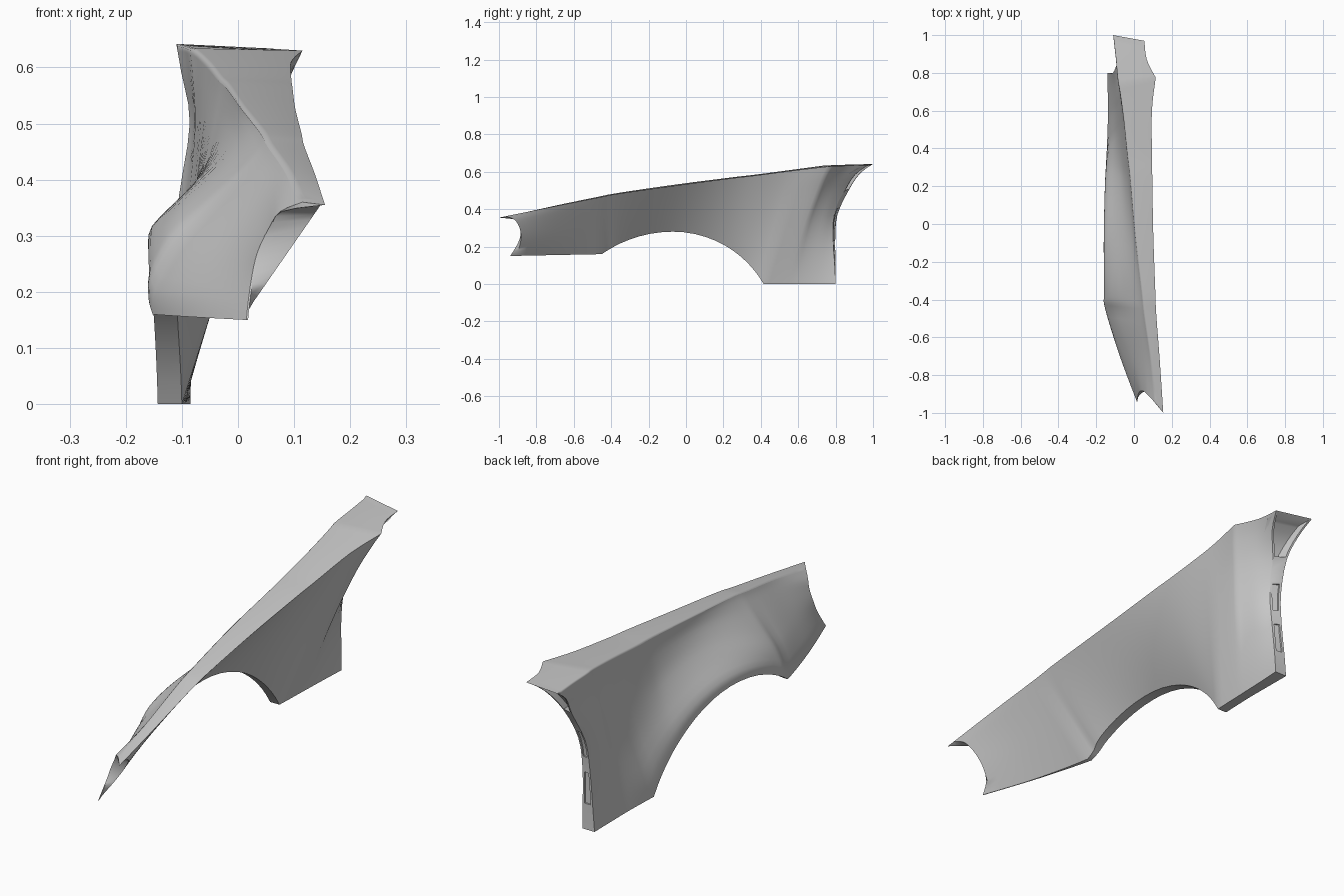
import bpy, bmesh
from math import sqrt
from mathutils import Vector

if "Cube" in bpy.data.objects:
    bpy.data.objects.remove(bpy.data.objects["Cube"])

# Stations front to rear: inner top edge xyz, crease yz, lower edge y, inner lower x
EDGES = [
    (.155, -1.0, .355, -.95, .36, -.94, .018),
    (.137, -.73, .410, -.72, .415, -.70, -.070),
    (.118, -.48, .460, -.48, .465, -.45, -.132),
    (.113, -.36, .483, -.36, .488, -.35, -.118),
    (.102, -.05, .527, -.05, .533, -.07, -.115),
    (.097, .24, .565, .24, .570, .20, -.110),
    (.095, .37, .580, .37, .585, .30, -.107),
    (.095, .60, .610, .56, .610, .415, -.100),
    (.115, .775, .630, .74, .634, .56, -.095),
    (.068, .87, .633, .88, .639, .70, -.090),
    (.055, .97, .634, 1.0, .642, .80, -.085),
]
# Outer skin x at each station, crease to lower edge
V = [0, .08, .22, .42, .62, .85, 1]
SKIN_X = [
    (.115, .075, .055, .035, .025, .018, .015),
    (.090, .070, .040, .000, -.035, -.066, -.075),
    (.055, .040, .002, -.056, -.110, -.148, -.152),
    (.042, .030, -.002, -.062, -.122, -.156, -.157),
    (.005, .002, -.010, -.045, -.095, -.153, -.160),
    (-.020, -.024, -.035, -.060, -.100, -.148, -.154),
    (-.035, -.039, -.050, -.070, -.100, -.141, -.149),
    (-.055, -.058, -.066, -.080, -.100, -.133, -.143),
    (-.082, -.078, -.075, -.086, -.101, -.124, -.138),
    (-.097, -.090, -.080, -.094, -.109, -.127, -.139),
    (-.110, -.101, -.086, -.105, -.118, -.132, -.140),
]
# Curvature of the front and rear edges, and of the rear inner edge
FRONT_DY = [0, .042, .060, .062, .050, .022, 0]
REAR_DY = [0, -.054, -.086, -.106, -.078, -.03, 0]
REAR_F = [0, .25, .61, .82, .93, .98, 1]
FRONT_W = [1, .35] + [0] * 9
REAR_W = [0] * 8 + [.2, .5, 1]
STEPS = 5


def lerp(a, b, t):
    return a + (b - a) * t


def lower_z(y):
    """Height of the lower edge: front sill, wheel arch, rear foot."""
    if y < -.45:
        return lerp(.15, .16, (y + .94) / .49)
    if y > .4149:
        return 0
    r = .66 if y < -.07 else .56
    return .28 - r + sqrt(r * r - (y + .07) ** 2)


def spline(pts, n, breaks=()):
    """Smooth curve through points with sharp corners at the given indices."""
    stops = [0, *breaks, len(pts) - 1]
    out = []
    for s, e in zip(stops, stops[1:]):
        for i in range(s, e):
            p0, p1, p2, p3 = pts[max(i - 1, s)], pts[i], pts[i + 1], pts[min(i + 2, e)]
            for k in range(n):
                t = k / n
                out.append(.5 * (2 * p1 + (p2 - p0) * t + (2 * p0 - 5 * p1 + 4 * p2 - p3) * t * t
                                 + (3 * p1 - p0 - 3 * p2 + p3) * t ** 3))
    return out + [pts[-1] * 1]


# Refine the stations lengthwise, with a corner in the ledge near the rear
edges = spline([Vector(e) for e in EDGES], STEPS, (8,))
skins = spline([Vector(x) for x in SKIN_X], STEPS)
front = spline(FRONT_W, STEPS, (2,))
rear = spline(REAR_W, STEPS, (7,))

# Closed cross-section at each station: ledge, outer skin, lip, inner wall
rings = []
for s, (ix, iy, iz, ry, rz, by, cx) in enumerate(edges):
    skin, wall, bz = [], [], lower_z(by)
    for j, v in enumerate(V):
        dy = front[s] * FRONT_DY[j] + rear[s] * REAR_DY[j]
        p = Vector((skins[s][j], lerp(ry, by, v) + dy, lerp(rz, bz, v)))
        f = lerp(v, REAR_F[j], rear[s])
        q = Vector((lerp(ix, cx, f), lerp(iy, by, v) + dy, lerp(iz, bz, v)))
        if s == 0 and j:
            q = p + Vector((.003, 0, 0))
        skin.append(p)
        wall.append(q)
    rings.append(spline(skin, 3) + spline(wall, 3)[::-1])
n = len(rings[0]) // 2
m = len(rings)

bm = bmesh.new()
grid = [[bm.verts.new(ring[r]) for ring in rings] for r in range(2 * n)]
for r in range(2 * n):
    a, b = grid[r], grid[(r + 1) % (2 * n)]
    for i in range(m - 1):
        bm.faces.new((a[i], a[i + 1], b[i + 1], b[i]))


def end_strip(i):
    """Flange joining the skin to the inner wall at one end."""
    return [bm.faces.new((grid[k][i], grid[k + 1][i],
                          grid[2 * n - 2 - k][i], grid[2 * n - 1 - k][i])) for k in range(n - 1)]


end_strip(0)
flange = end_strip(m - 1)
bmesh.ops.recalc_face_normals(bm, faces=bm.faces)


def recess(faces, border, move):
    bmesh.ops.inset_region(bm, faces=faces, thickness=border, use_even_offset=True)
    bmesh.ops.inset_region(bm, faces=faces, thickness=.0005)
    bmesh.ops.translate(bm, verts=list({v for f in faces for v in f.verts}), vec=move)


# Pocket under the rear of the ledge and slots down the rear flange
recess(flange[0:6], .008, (.012, -.05, -.01))
recess(flange[8:11], .010, (0, -.006, 0))
recess(flange[12:15], .010, (0, -.006, 0))

# Soften the crease between ledge and skin
crease = [bm.edges.get((a, b)) for a, b in zip(grid[0][1:-2], grid[0][2:-1])]
bmesh.ops.bevel(bm, geom=[e for e in crease if e], offset=.008, segments=3,
                affect='EDGES', profile=.5)

mesh = bpy.data.meshes.new("fender_panel")
bm.to_mesh(mesh)
bm.free()
fender = bpy.data.objects.new("fender_panel", mesh)
bpy.context.collection.objects.link(fender)
bpy.context.view_layer.objects.active = fender
fender.select_set(True)
bpy.ops.object.shade_smooth_by_angle(angle=.6)
